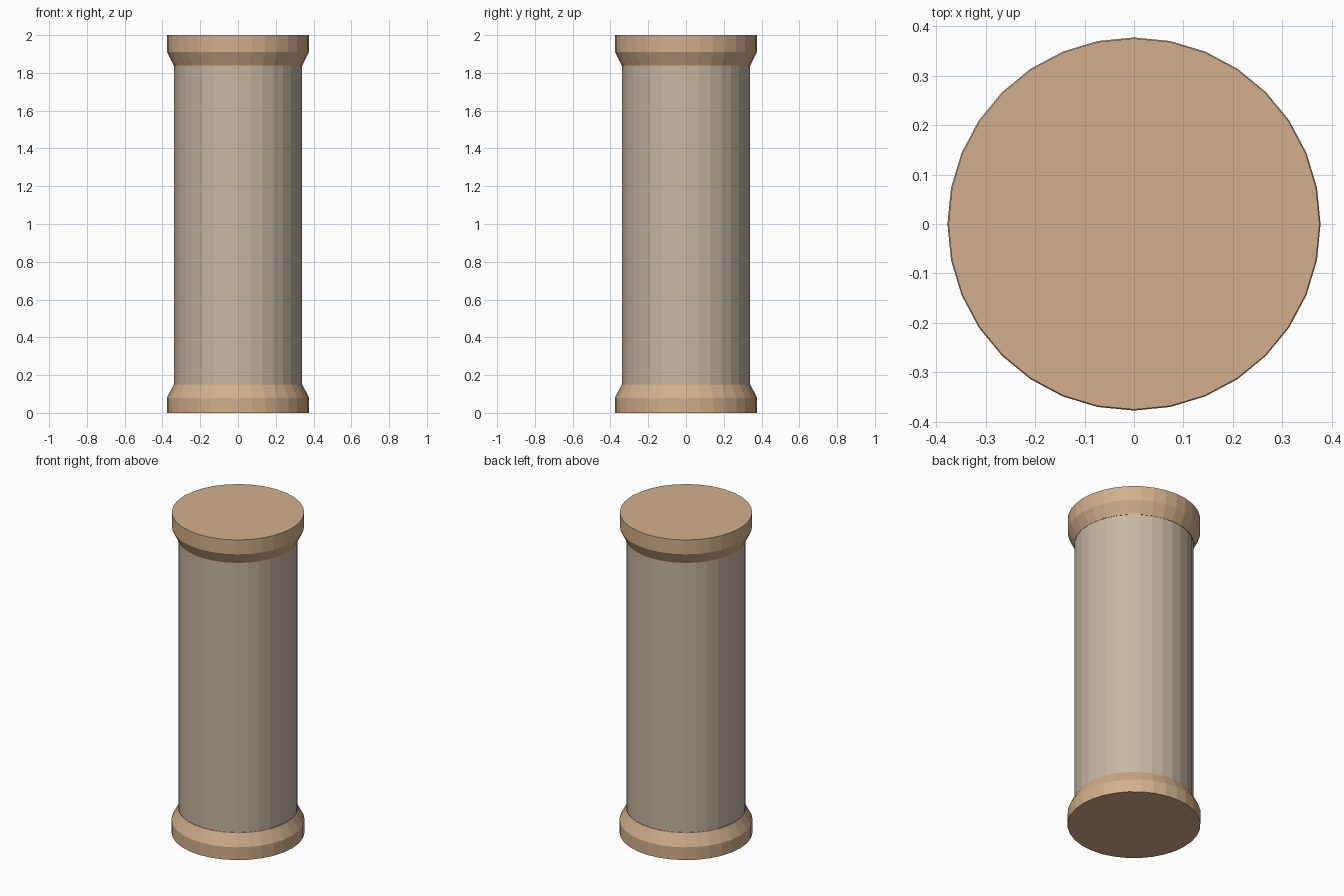
import bpy, bmesh, math

if "Cube" in bpy.data.objects:
    bpy.data.objects.remove(bpy.data.objects["Cube"])

SIDES = 32


def material(name, srgb):
    mat = bpy.data.materials.new(name)
    lin = [((c / 255 + 0.055) / 1.055) ** 2.4 for c in srgb]
    mat.diffuse_color = (*lin, 1.0)
    mat.use_nodes = True
    mat.node_tree.nodes["Principled BSDF"].inputs["Base Color"].default_value = mat.diffuse_color
    return mat


def turned(name, profile, mat):
    """Closed flat-faced solid from (radius, height) rings, bottom to top."""
    bm = bmesh.new()
    rings = []
    for r, z in profile:
        rings.append([bm.verts.new((r * math.cos(2 * math.pi * i / SIDES),
                                    r * math.sin(2 * math.pi * i / SIDES), z))
                      for i in range(SIDES)])
    for low, high in zip(rings, rings[1:]):
        for i in range(SIDES):
            j = (i + 1) % SIDES
            bm.faces.new((low[i], low[j], high[j], high[i]))
    bm.faces.new(rings[0][::-1])
    bm.faces.new(rings[-1])
    mesh = bpy.data.meshes.new(name)
    bm.to_mesh(mesh)
    bm.free()
    mesh.materials.append(mat)
    obj = bpy.data.objects.new(name, mesh)
    bpy.context.collection.objects.link(obj)
    return obj


tan = material("warm tan", (210, 175, 139))
stone = material("grey beige", (198, 183, 162))

# Flared collar: straight rim, then a taper in to the shaft
collar = [(0.377, 0.0), (0.377, 0.08), (0.34, 0.15), (0.34, 0.155)]
turned("base_collar", collar, tan)
top_collar = [(0.34, 1.835), (0.34, 1.84), (0.375, 1.91), (0.375, 2.0)]
turned("top_collar", top_collar, tan)

# Plain shaft between the collars
turned("shaft", [(0.338, 0.15), (0.338, 1.84)], stone)
